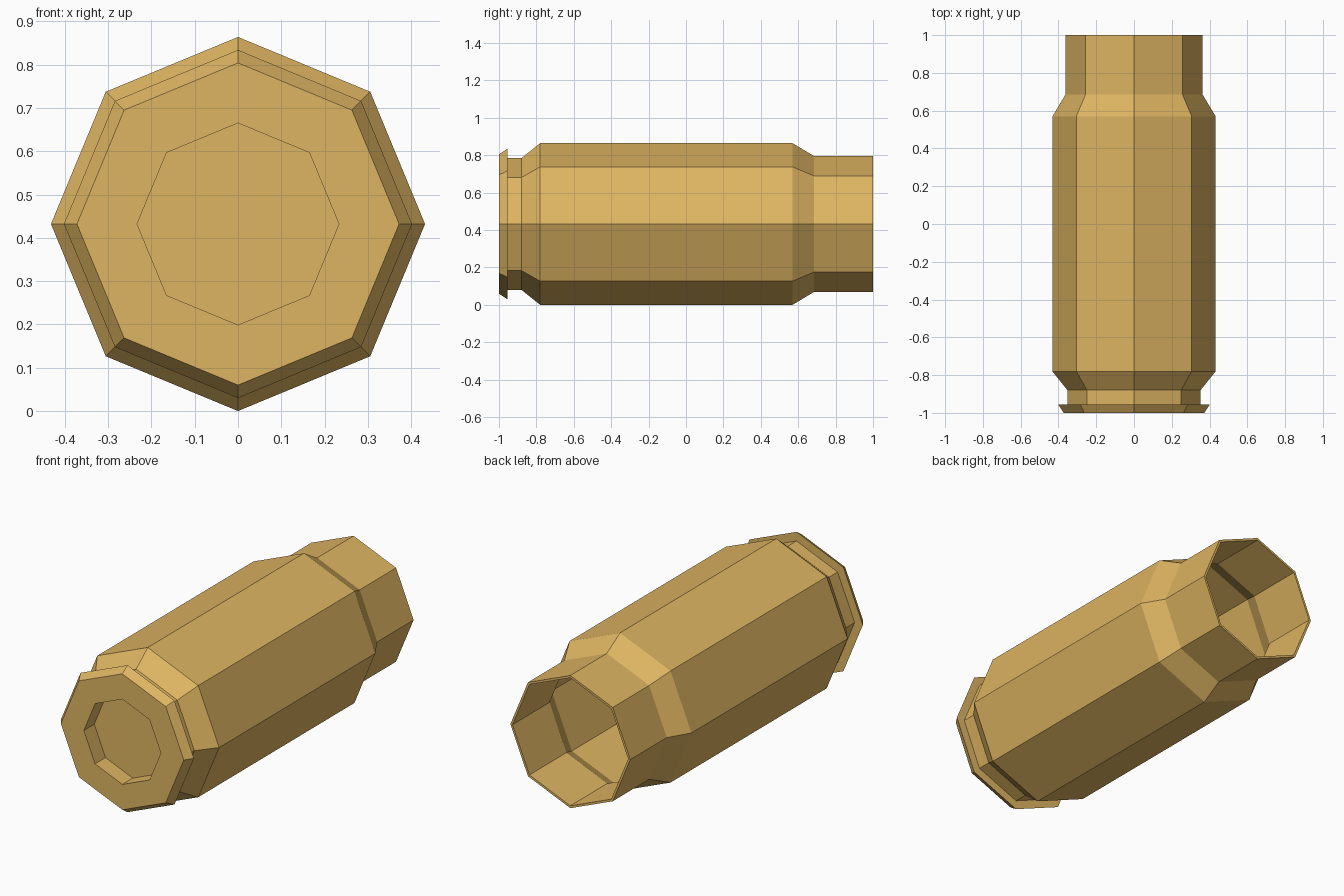
import bpy, bmesh, math

if "Cube" in bpy.data.objects:
    bpy.data.objects.remove(bpy.data.objects["Cube"])

SIDES = 8
CENTRE_Z = 0.432

brass = bpy.data.materials.new("brass")
brass.diffuse_color = (0.73, 0.46, 0.122, 1)
brass.use_nodes = True
brass.node_tree.nodes["Principled BSDF"].inputs["Base Color"].default_value = brass.diffuse_color


def lathe(name, profile):
    """Revolve (y, radius) points around the long axis; cap both ends."""
    bm = bmesh.new()
    rings = []
    for y, r in profile:
        ring = []
        for k in range(SIDES):
            a = 2 * math.pi * k / SIDES
            ring.append(bm.verts.new((r * math.cos(a), y, CENTRE_Z + r * math.sin(a))))
        rings.append(ring)
    for a, b in zip(rings, rings[1:]):
        for k in range(SIDES):
            n = (k + 1) % SIDES
            bm.faces.new((a[k], a[n], b[n], b[k]))
    bm.faces.new(rings[0])
    bm.faces.new(rings[-1])
    bmesh.ops.recalc_face_normals(bm, faces=bm.faces)
    mesh = bpy.data.meshes.new(name)
    bm.to_mesh(mesh)
    bm.free()
    mesh.materials.append(brass)
    obj = bpy.data.objects.new(name, mesh)
    bpy.context.collection.objects.link(obj)
    return obj


lathe("cartridge_case", [
    (-0.91, 0.233), (-1.0, 0.233),                   # primer recess
    (-1.0, 0.372), (-0.955, 0.402),                  # flared rim
    (-0.955, 0.352), (-0.88, 0.352),                 # extractor groove
    (-0.78, 0.432), (0.57, 0.432),                   # body
    (0.685, 0.363), (1.0, 0.363),                    # shoulder and neck
    (1.0, 0.350), (0.68, 0.350),                     # mouth and inner neck
    (0.565, 0.418), (-0.78, 0.418),                  # hollow interior
])
